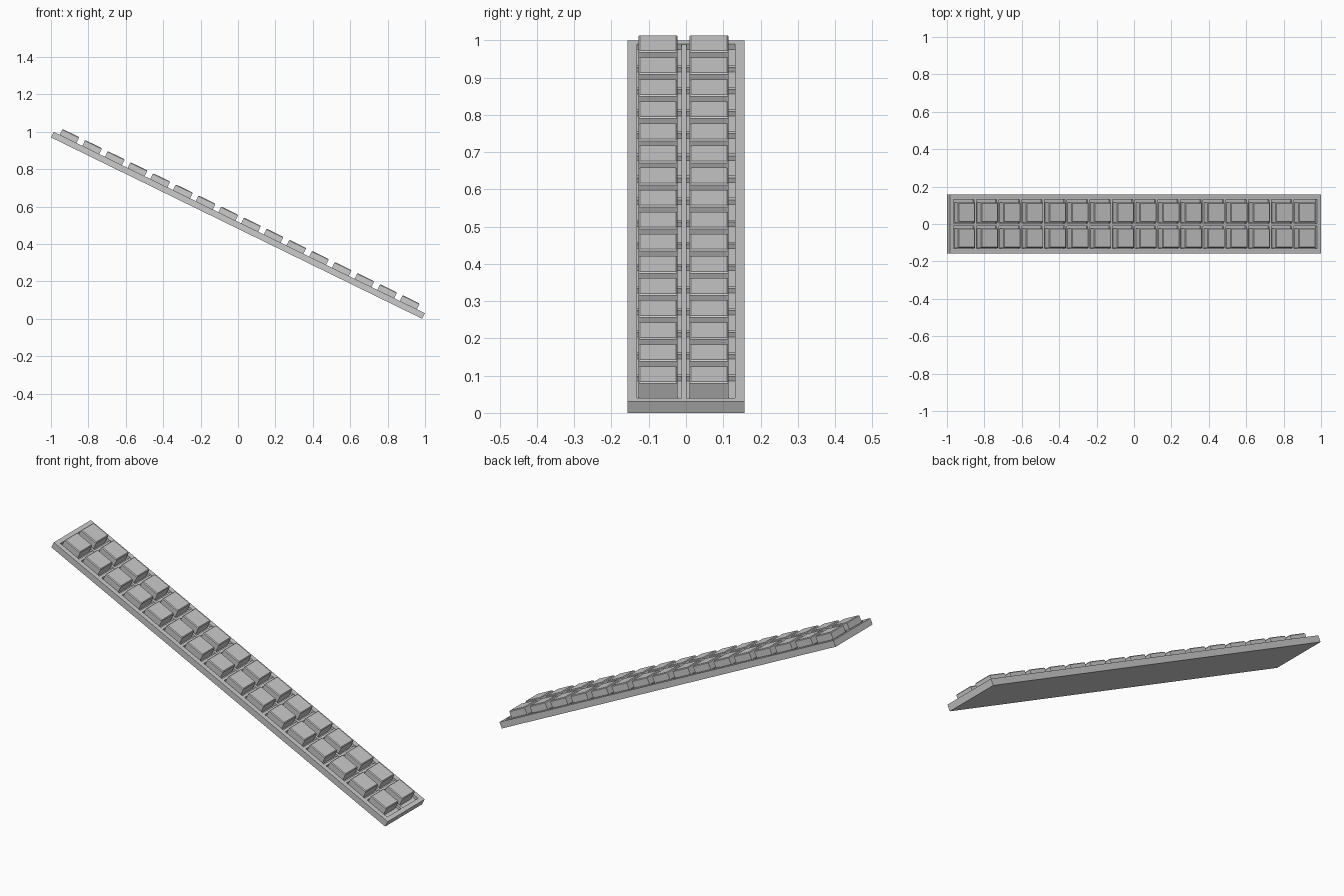
import bpy, bmesh, math
from mathutils import Matrix

if "Cube" in bpy.data.objects:
    bpy.data.objects.remove(bpy.data.objects["Cube"])

ANGLE = math.radians(26.04)
HALF, WIDTH, THICK = 1.104, 0.157, 0.0335
FLOOR, KEY_TOP = 0.017, 0.0677
PITCH, KEY_LEN, KEYS = 0.135, 0.101, 16
FIRST = -1.0695                      # uphill edge of the first key
ROWS = (-0.0755, 0.0618)             # row centres
TILT = Matrix.Translation((-0.0075, 0, 0.485)) @ Matrix.Rotation(ANGLE, 4, 'Y')


def finish(name, bm):
    bmesh.ops.recalc_face_normals(bm, faces=bm.faces)
    mesh = bpy.data.meshes.new(name)
    bm.to_mesh(mesh)
    bm.free()
    ob = bpy.data.objects.new(name, mesh)
    ob.matrix_world = TILT
    bpy.context.collection.objects.link(ob)
    return ob


def box(bm, u0, u1, y0, y1, w0, w1, inset=0.0, drop=0.0):
    """Box along the slope; optional chamfer around the top edge."""
    rings = [(w0, 0), (w1, 0)] if not inset else [(w0, 0), (w1 - drop, 0), (w1, inset)]
    loops = [[bm.verts.new(p) for p in (
        (u0 + i, y0 + i, w), (u1 - i, y0 + i, w),
        (u1 - i, y1 - i, w), (u0 + i, y1 - i, w))] for w, i in rings]
    for a, b in zip(loops, loops[1:]):
        for k in range(4):
            n = (k + 1) % 4
            bm.faces.new((a[k], a[n], b[n], b[k]))
    bm.faces.new(loops[0][::-1])
    bm.faces.new(loops[-1])


# Sloping tray: plate with a rectangular recess in its top
bm = bmesh.new()
box(bm, -HALF, HALF, -WIDTH, WIDTH, 0, THICK)
top = max(bm.faces, key=lambda f: f.calc_center_median().z)
res = bmesh.ops.inset_region(bm, faces=[top], thickness=0.024)
for v in top.verts:                  # recess outline
    v.co.x = math.copysign(1.081, v.co.x)
    v.co.y = math.copysign(0.131, v.co.y)
inner = bmesh.ops.extrude_discrete_faces(bm, faces=[top])['faces'][0]
for v in inner.verts:
    v.co.z = FLOOR
finish("tray", bm)

# Rib between the two rows
bm = bmesh.new()
box(bm, -1.081, 1.081, -0.012, 0.002, FLOOR - 0.002, THICK - 0.001)
finish("centre_rib", bm)

# Low dividers in the gaps between neighbouring blocks
bm = bmesh.new()
for i in range(KEYS - 1):
    mid = FIRST + i * PITCH + KEY_LEN + (PITCH - KEY_LEN) / 2
    for y0, y1 in ((-0.131, -0.012), (0.002, 0.131)):
        box(bm, mid - 0.007, mid + 0.007, y0, y1, FLOOR - 0.002, THICK - 0.003)
finish("dividers", bm)

# Two rows of chamfered blocks
for y, name in zip(ROWS, ("front_blocks", "back_blocks")):
    bm = bmesh.new()
    for i in range(KEYS):
        u = FIRST + i * PITCH
        box(bm, u, u + KEY_LEN, y - 0.0525, y + 0.0525, FLOOR - 0.002, KEY_TOP,
            inset=0.004, drop=0.004)
    finish(name, bm)
